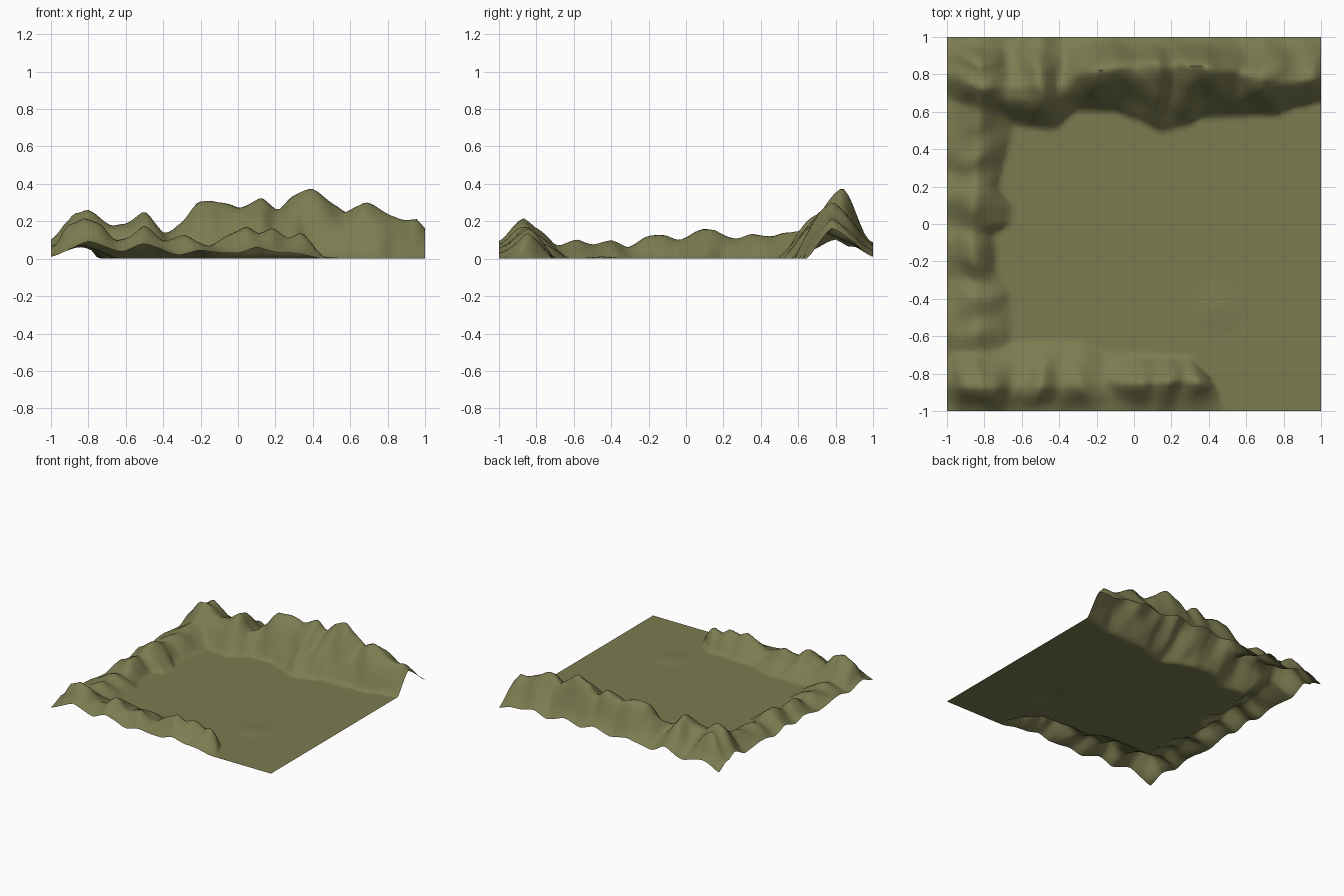
import bpy
import bmesh
import math
from mathutils import Vector, noise

cube = bpy.data.objects.get("Cube")
if cube:
    bpy.data.objects.remove(cube, do_unlink=True)

CELLS = 90


def sample(points, position):
    """Ease between (position, value) pairs given in hundredths of a unit."""
    p = position * 100
    if p <= points[0][0]:
        return points[0][1] / 100
    for (a, first), (b, second) in zip(points, points[1:]):
        if p <= b:
            t = (p - a) / (b - a)
            eased = (t + t * t * (3 - 2 * t)) / 2
            return (first + (second - first) * eased) / 100
    return points[-1][1] / 100


def ridge_height(ridge, along, out):
    """Height of a ridge at a distance out from the centre towards its border."""
    foot = sample(ridge["foot"], along)
    if out <= foot:
        return 0.0
    crest = sample(ridge["crest"], along)
    # Spurs wander sideways as they run down from the crest
    wander = noise.noise(Vector((along * 3, out * 4, 2))) * (crest - out) * 0.7
    height = sample(ridge["height"], along + wander)
    border = min(sample(ridge["border"], along), height)
    if out < crest:
        t = (out - foot) / (crest - foot)
        return height * (t + math.sin(t * math.pi / 2)) / 2
    t = (out - crest) / (1 - crest)
    fall = (1 - t + (1 + math.cos(t * math.pi)) / 2) / 2
    return border + (height - border) * fall


# Tall ridge along the back
back = {
    "height": [(-100, 9), (-87, 25), (-80, 26), (-67, 18), (-60, 19), (-50, 27),
               (-40, 15), (-30, 21), (-21, 30), (-13, 32), (0, 27), (12, 33), (21, 26),
               (30, 34), (40, 37), (57, 26), (68, 32), (83, 24), (95, 21), (100, 15)],
    "crest": [(-100, 80), (-80, 73), (-40, 74), (-28, 81), (10, 86), (50, 83),
              (62, 80), (80, 76), (100, 78)],
    "foot": [(-100, 58), (-65, 53), (-43, 50), (-31, 60), (-10, 60), (0, 56), (15, 49),
             (30, 53), (36, 57), (75, 58), (85, 62), (100, 65)],
    "border": [(-100, 1), (-85, 7), (-67, 3), (-50, 8), (-38, 3), (-17, 7), (0, 4),
               (14, 8), (26, 4), (40, 8), (57, 3), (70, 7), (88, 4), (100, 1)],
}

# Low ridge along the side
side = {
    "height": [(-100, 2), (-87, 20), (-68, 7), (-58, 10), (-50, 8), (-40, 10), (-31, 6),
               (-20, 12), (-10, 14), (-3, 11), (15, 16), (28, 11), (36, 14),
               (47, 11), (60, 15), (72, 24), (85, 24), (100, 2)],
    "crest": [(-100, 82), (-60, 84), (0, 86), (30, 84), (100, 82)],
    "foot": [(-100, 70), (-60, 66), (-37, 66), (-25, 73), (-5, 75), (0, 66), (10, 65),
             (20, 72), (50, 65), (100, 60)],
    "border": [(-100, 1), (-87, 6), (-70, 2), (-57, 5), (-30, 2), (-10, 6), (0, 3),
               (15, 7), (28, 3), (40, 6), (70, 4), (90, 7), (100, 1)],
}

# Broken ridge along the front
front = {
    "height": [(-100, 4), (-90, 17), (-82, 22), (-75, 19), (-65, 10), (-59, 11),
               (-50, 17), (-40, 10), (-29, 13), (-15, 7), (4, 17), (11, 13),
               (19, 17), (27, 11), (34, 13), (45, 3), (50, 0)],
    "crest": [(-100, 87), (0, 85), (30, 84), (50, 90)],
    "foot": [(-100, 64), (-30, 63), (-10, 70), (30, 71), (40, 80), (46, 94)],
    "border": [(-100, 1), (-80, 9), (-62, 4), (-50, 8), (-32, 2), (-20, 4), (0, 3),
               (10, 6), (22, 3), (32, 3), (45, 0)],
}


def terrain_height(x, y):
    z = max(ridge_height(back, x, y), ridge_height(side, y, -x),
            ridge_height(front, x, -y))
    # Uneven rock on the slopes only
    rough = noise.noise(Vector((x, y, 0)) * 7) * 0.035
    z += rough * min(z, 0.15) / 0.15
    # Shallow mound on the open floor
    mound = 1 - math.hypot((x - 0.45) / 0.14, (y + 0.45) / 0.14)
    return max(z, 0.012 * mound, 0)


# Single terrain sheet
bm = bmesh.new()
bmesh.ops.create_grid(bm, x_segments=CELLS, y_segments=CELLS, size=1)
for v in bm.verts:
    v.co.z = terrain_height(v.co.x, v.co.y)
bmesh.ops.triangulate(bm, faces=bm.faces[:], quad_method="SHORT_EDGE")
mesh = bpy.data.meshes.new("terrain")
bm.to_mesh(mesh)
bm.free()
terrain = bpy.data.objects.new("terrain", mesh)
bpy.context.collection.objects.link(terrain)

# Olive ground colour
olive = bpy.data.materials.new("olive_ground")
olive.use_nodes = True
colour = (0.2, 0.2, 0.082, 1)
olive.diffuse_color = colour
olive.node_tree.nodes["Principled BSDF"].inputs["Base Color"].default_value = colour
mesh.materials.append(olive)

bpy.context.view_layer.objects.active = terrain
terrain.select_set(True)
bpy.ops.object.shade_smooth_by_angle(angle=math.radians(65))
